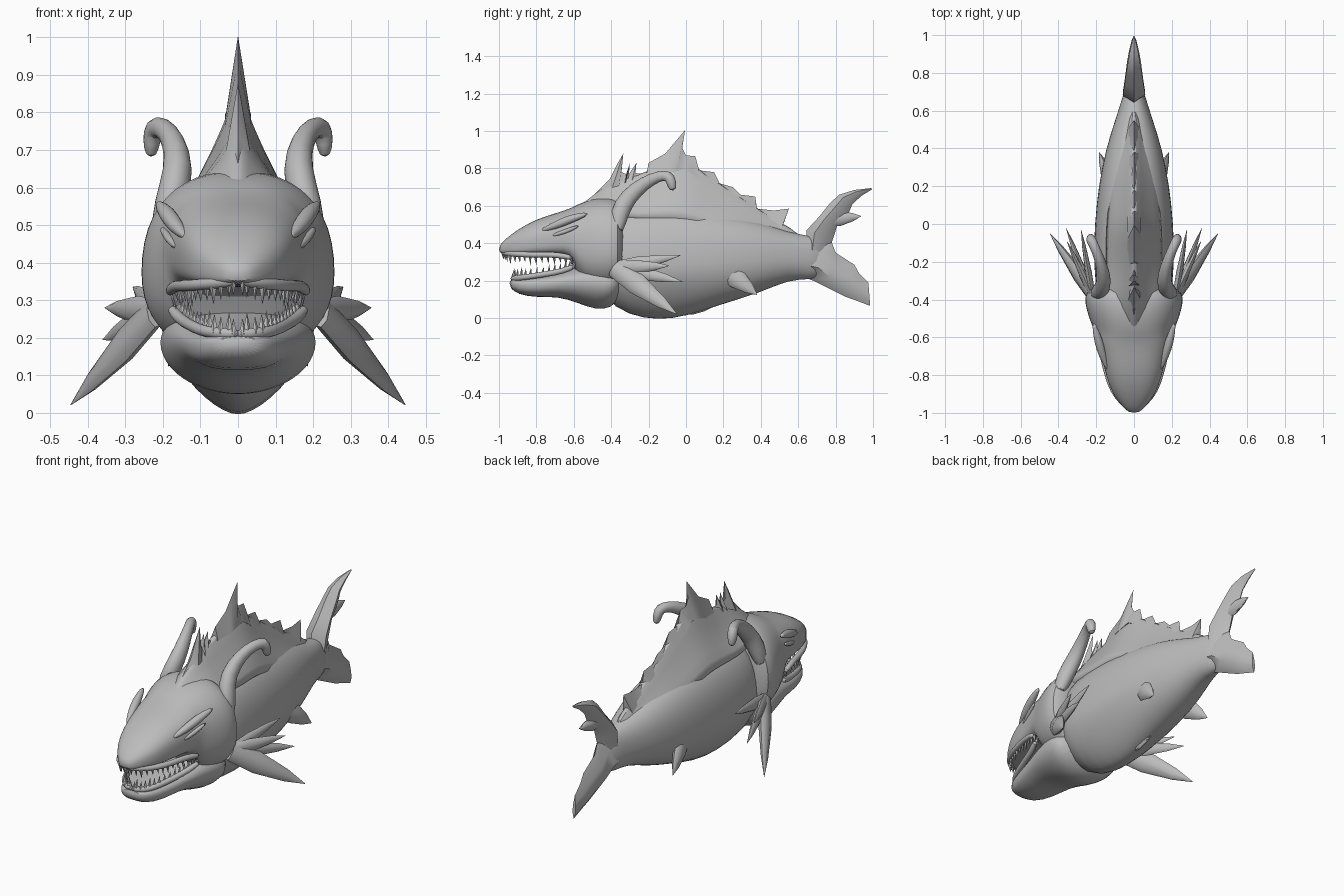
import bpy
import bmesh
import math
import random
from mathutils import Vector

random.seed(4)
if "Cube" in bpy.data.objects:
    bpy.data.objects.remove(bpy.data.objects["Cube"], do_unlink=True)

grey = bpy.data.materials.new("plain_grey")
grey.use_nodes = True
grey.diffuse_color = (0.5, 0.5, 0.5, 1)
grey.node_tree.nodes["Principled BSDF"].inputs["Base Color"].default_value = grey.diffuse_color
parts = []


def add_object(name, verts, faces, mirrored=False, smooth_levels=0):
    mesh = bpy.data.meshes.new(name)
    mesh.from_pydata(verts, [], faces)
    mesh.materials.append(grey)
    bm = bmesh.new()
    bm.from_mesh(mesh)
    bmesh.ops.recalc_face_normals(bm, faces=bm.faces)
    bm.to_mesh(mesh)
    bm.free()
    part = bpy.data.objects.new(name, mesh)
    bpy.context.collection.objects.link(part)
    if mirrored:
        part.modifiers.new("mirror", 'MIRROR').use_mirror_merge = False
    if smooth_levels:
        subsurf = part.modifiers.new("smooth", 'SUBSURF')
        subsurf.levels = subsurf.render_levels = smooth_levels
    parts.append(part)


def loft(name, rings, **options):
    """Skin a list of equal vertex rings and cap both ends."""
    count = len(rings[0])
    verts = [tuple(point) for ring in rings for point in ring]
    faces = [list(range(count))[::-1],
             list(range(len(verts) - count, len(verts)))]
    for row in range(len(rings) - 1):
        for i in range(count):
            j = (i + 1) % count
            a, b = row * count, (row + 1) * count
            faces.append([a + i, a + j, b + j, b + i])
    add_object(name, verts, faces, **options)


def hull_ring(y, bottom, top, width, roundness, middle=0.45, count=24):
    """Cross-section of the trunk; low roundness makes the underside boxy."""
    centre = bottom + (top - bottom) * middle
    ring = []
    for i in range(count):
        angle = math.tau * i / count
        c, s = math.cos(angle), math.sin(angle)
        power = 0.85 if s > 0 else roundness
        reach = top - centre if s > 0 else centre - bottom
        ring.append((math.copysign(abs(c) ** power, c) * width, y,
                     centre + math.copysign(abs(s) ** power, s) * reach))
    return ring


def hull(name, rows, **options):
    loft(name, [hull_ring(*row, **options) for row in rows], smooth_levels=1)


def blade(name, rows):
    """Upright fin with a thick core, from leading and trailing edge points."""
    rings = []
    for front, back, thick in rows:
        a, b = Vector((0, *front)), Vector((0, *back))
        side = Vector((thick, 0, 0))
        p, q = a.lerp(b, 0.3), a.lerp(b, 0.65)
        rings.append([a, p + side, q + side * 0.7, b, q - side * 0.7, p - side])
    loft(name, rings)


def tube(name, path, flat=1.0, count=10, **options):
    """Tapered tube through (x, y, z, radius) points."""
    points = [Vector(p[:3]) for p in path]
    rings = []
    for i, centre in enumerate(points):
        along = points[min(i + 1, len(points) - 1)] - points[max(i - 1, 0)]
        across = along.cross(Vector((1, 0, 0.01))).normalized()
        out = across.cross(along).normalized() * flat
        radius = path[i][3]
        rings.append([centre + radius * (across * math.cos(math.tau * k / count)
                      + out * math.sin(math.tau * k / count)) for k in range(count)])
    loft(name, rings, mirrored=True, **options)


def spike(name, root, tip, radius, flat=0.5):
    a, b = Vector(root), Vector(tip)
    path = [(*a.lerp(b, t), radius * r)
            for t, r in ((0, 0.9), (0.35, 1), (0.75, 0.55), (1, 0.03))]
    tube(name, path, flat, count=8)


# Trunk, upper head and lower jaw
hull("body", [
    (-.46, .1, .56, .18, 1), (-.3, .01, .6, .21, 1.2),
    (-.15, -.015, .605, .215, 1.3), (0, .005, .6, .21, 1.25),
    (.2, .075, .57, .19, 1), (.4, .135, .52, .15, 1),
    (.55, .205, .46, .1, 1), (.66, .205, .44, .065, 1), (.74, .22, .42, .04, 1)])
hull("upper_head", [
    (-1, .35, .385, .025, .7), (-.97, .34, .42, .06, .6),
    (-.9, .335, .475, .115, .5), (-.8, .335, .53, .15, .5),
    (-.7, .335, .56, .172, .5), (-.61, .33, .59, .195, .6),
    (-.58, .2, .61, .205, .8), (-.5, .15, .64, .24, .9),
    (-.42, .14, .65, .262, .9), (-.36, .15, .64, .26, .9),
    (-.33, .2, .6, .21, .9)])
hull("lower_jaw", [
    (-.945, .165, .205, .05, .8), (-.9, .125, .215, .095, .8),
    (-.8, .11, .225, .13, .8), (-.68, .115, .24, .155, .9),
    (-.58, .08, .275, .185, 1), (-.48, .042, .29, .205, 1.05),
    (-.4, .05, .27, .215, 1), (-.34, .12, .23, .17, 1)], middle=.6)

# Back sweeping up from the shoulders into a thin ridge
back = [(-.62, .1, .5, .57), (-.5, .14, .53, .65), (-.4, .17, .54, .74),
        (-.25, .17, .5, .765), (-.1, .17, .5, .835), (0, .165, .49, .855),
        (.1, .155, .47, .775), (.2, .145, .45, .71), (.3, .13, .44, .645),
        (.4, .11, .42, .575), (.5, .08, .39, .515), (.62, .05, .36, .45)]
rings = []
for y, half, low, high in back:
    side = [(half * (1 - t) ** 1.2 + .012, low + (high - low) * t)
            for t in (0, .25, .5, .75, 1)]
    rings.append([(x, y, z) for x, z in side] + [(-x, y, z) for x, z in side[::-1]])
loft("back_ridge", rings, smooth_levels=1)


def ridge_height(y):
    for a, b in zip(back, back[1:]):
        if y <= b[0]:
            return a[3] + (b[3] - a[3]) * (y - a[0]) / (b[0] - a[0])
    return back[-1][3]


# Ragged crest whose spines lean backwards
crest = [(-.5, .65), (-.41, .74), (-.37, .82), (-.335, .88),
         (-.345, .78), (-.32, .77), (-.3, .83), (-.305, .77), (-.265, .83),
         (-.27, .775), (-.21, .77), (-.2, .83), (-.11, .88), (-.06, .94),
         (-.005, 1.005), (-.02, .91), (0, .87), (.05, .865), (.07, .79),
         (.15, .78), (.18, .72), (.25, .7), (.29, .66), (.37, .65),
         (.38, .585), (.47, .575), (.55, .585), (.52, .5), (.6, .45)]
rings = []
for y, z in crest:
    ridge = ridge_height(y)
    base = y - max(z - ridge, 0) / 2
    low = ridge_height(base) - .06
    rings.append([(-.035, base, low), (0, y, z), (.035, base, low)])
loft("dorsal_crest", rings)

# Forked tail
blade("tail_lower_lobe", [
    ((.6, .23), (.63, .44), .06), ((.68, .2), (.77, .43), .058),
    ((.76, .16), (.8, .35), .048), ((.85, .115), (.9, .285), .036),
    ((.92, .09), (.925, .24), .025), ((.985, .065), (.975, .19), .01)])
blade("tail_upper_lobe", [
    ((.64, .36), (.75, .32), .055), ((.645, .47), (.785, .42), .06),
    ((.71, .54), (.81, .5), .05), ((.77, .615), (.865, .55), .042),
    ((.82, .66), (.89, .61), .034), ((.9, .685), (.94, .655), .022),
    ((.99, .695), (.995, .688), .004)])
spike("tail_barb", (.004, .76, .525), (.002, .935, .545), .04)
spike("belly_fin", (.004, -.02, .045), (.004, .135, .055), .03)

# Hooked horns growing from the gill edge
tube("horn", [(.21, -.37, .45, .035), (.18, -.36, .56, .055),
              (.155, -.31, .65, .05), (.17, -.22, .725, .038),
              (.2, -.14, .762, .03), (.224, -.09, .762, .034),
              (.23, -.078, .725, .03), (.232, -.068, .68, .018)],
     flat=.85, smooth_levels=1)

# Heavy brows slanting over narrow eyes
tube("brow", [(.135, -.78, .465, .008), (.165, -.7, .495, .022),
              (.188, -.62, .53, .026), (.215, -.52, .56, .01)], smooth_levels=1)
tube("lower_eyelid", [(.16, -.72, .44, .008), (.182, -.65, .46, .014),
                      (.205, -.57, .495, .008)], smooth_levels=1)

# Side fins made of fanned spines
fin_root = (.22, -.38, .27)
for label, tip, radius in (("main", (.445, -.05, .022), .058),
                           ("upper", (.355, -.09, .28), .038),
                           ("middle", (.36, -.02, .195), .04),
                           ("top", (.28, -.03, .335), .036)):
    spike("side_fin_" + label, fin_root, tip, radius)
spike("pelvic_fin", (.13, .21, .26), (.185, .38, .125), .055)

# Lips, with a row of fangs along each
upper = [(-.01, -.985, .355), (.06, -.955, .345), (.115, -.88, .34),
         (.145, -.79, .338), (.168, -.69, .34), (.185, -.6, .32)]
lower = [(-.01, -.93, .21), (.06, -.915, .212), (.1, -.85, .22),
         (.13, -.75, .235), (.155, -.66, .25), (.18, -.59, .28)]
for label, path, way in (("upper", upper, -1), ("lower", lower, 1)):
    tube(label + "_lip", [(*p, .016) for p in path], smooth_levels=1)
    verts, faces = [], []
    for a, b in zip(path, path[1:]):
        for step in range(3):
            spot = Vector(a).lerp(Vector(b), (step + .5) / 3)
            spot.x = max(spot.x * .94, .012)
            size = random.uniform(.009, .013)
            first = len(verts)
            for k in range(5):
                turn = math.tau * k / 5
                verts.append(spot + Vector((math.cos(turn), math.sin(turn), 0)) * size)
            verts.append(spot + Vector((0, .005, way * random.uniform(.04, .06))))
            faces += [(first + k, first + (k + 1) % 5, first + 5) for k in range(5)]
    add_object(label + "_teeth", verts, faces, mirrored=True)

# Smooth shading with crisp creases
bpy.ops.object.select_all(action='DESELECT')
for part in parts:
    part.select_set(True)
bpy.context.view_layer.objects.active = parts[0]
bpy.ops.object.shade_smooth_by_angle(angle=math.radians(50))
